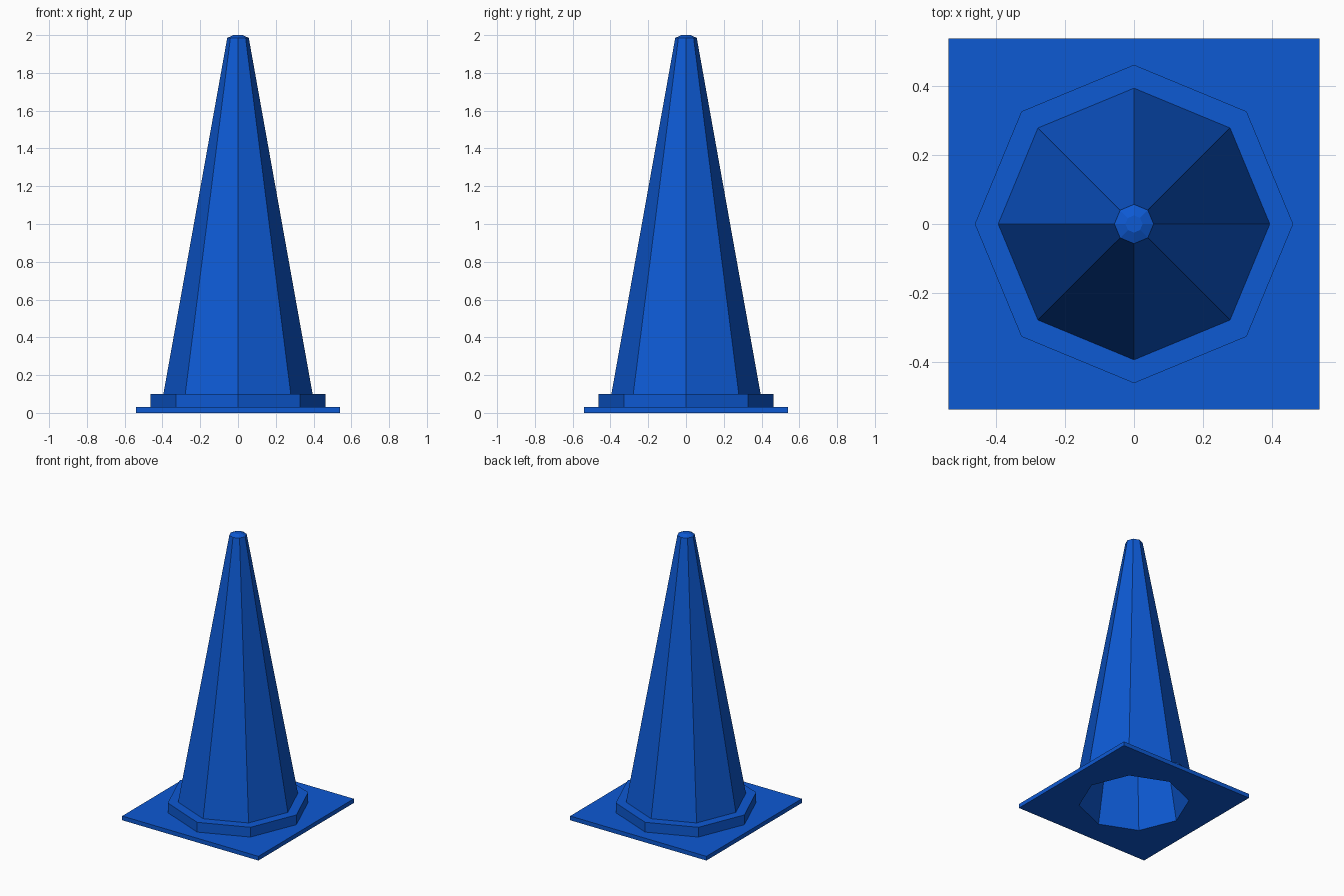
import bpy
import bmesh
from math import cos, sin, pi

cube = bpy.data.objects.get("Cube")
if cube:
    bpy.data.objects.remove(cube, do_unlink=True)

SIDES = 8

blue = bpy.data.materials.new("cone_blue")
blue.use_nodes = True
colour = (0.004, 0.1, 0.65, 1)
blue.diffuse_color = colour
blue.node_tree.nodes["Principled BSDF"].inputs["Base Color"].default_value = colour


def ring(bm, radius, z, square=False):
    """Eight points: an octagon, or a square with points at its side middles."""
    verts = []
    for i in range(SIDES):
        x, y = cos(i * pi / 4), sin(i * pi / 4)
        k = radius / max(abs(x), abs(y)) if square else radius
        verts.append(bm.verts.new((x * k, y * k, z)))
    return verts


def loft(name, sections):
    """Closed shell through the sections, capped at both ends."""
    bm = bmesh.new()
    rings = [ring(bm, *s) for s in sections]
    for a, b in zip(rings, rings[1:]):
        for i in range(SIDES):
            j = (i + 1) % SIDES
            bm.faces.new((a[i], a[j], b[j], b[i]))
    bm.faces.new(rings[0])
    bm.faces.new(rings[-1])
    bmesh.ops.recalc_face_normals(bm, faces=bm.faces)
    mesh = bpy.data.meshes.new(name)
    bm.to_mesh(mesh)
    bm.free()
    mesh.materials.append(blue)
    obj = bpy.data.objects.new(name, mesh)
    bpy.context.collection.objects.link(obj)
    return obj


# Hollow cone in one shell, from the inside tip, round the base, to the top
loft("traffic_cone", [
    (0.02, 1.96),            # inside tip
    (0.365, 0.0),            # opening underneath
    (0.54, 0.0, True),       # base plate
    (0.54, 0.03, True),
    (0.463, 0.03),           # collar
    (0.463, 0.10),
    (0.395, 0.10),           # tapered body
    (0.057, 1.985),
    (0.025, 2.0),            # bevelled top
])
